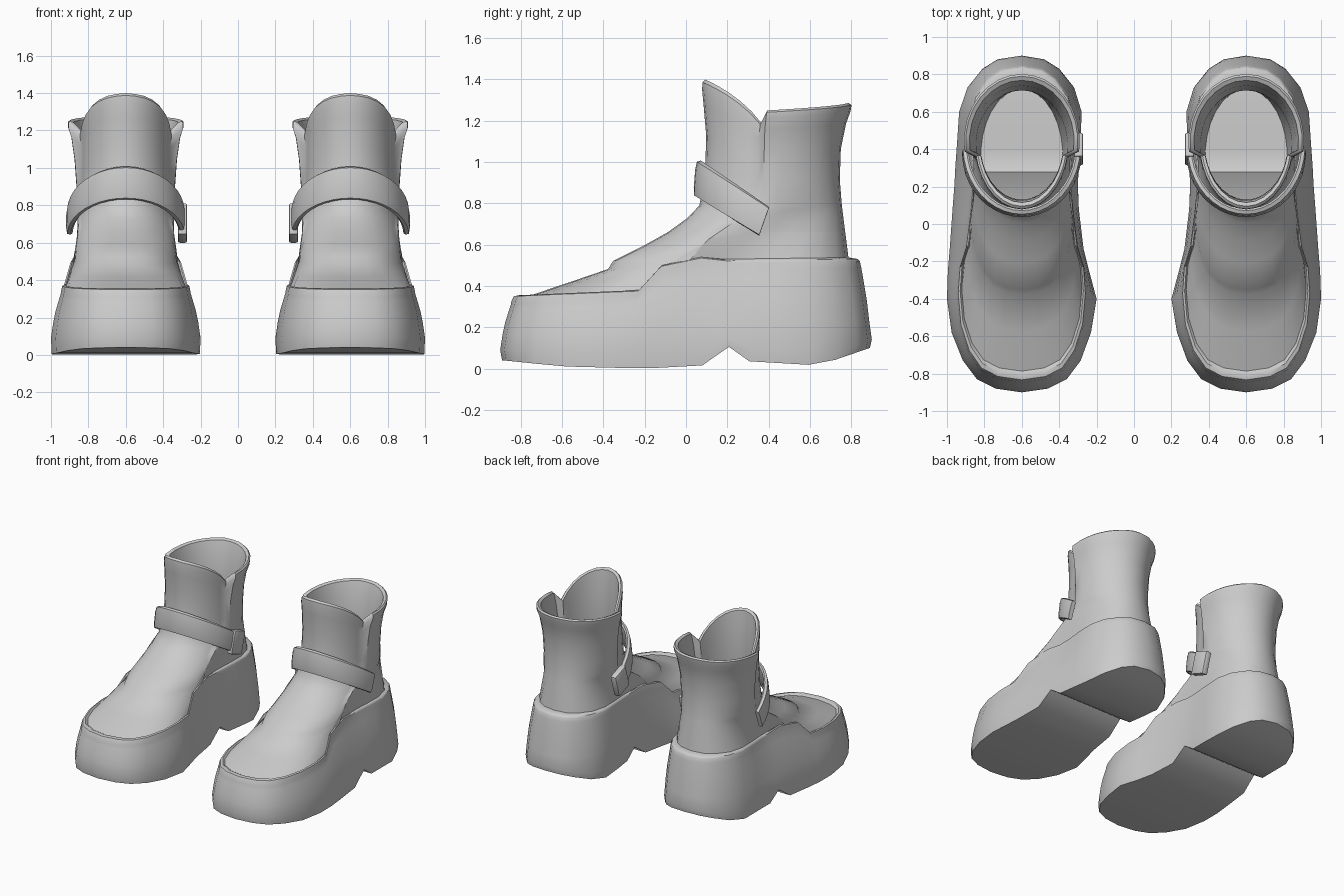
import bpy, bmesh, math
from mathutils import Vector

if "Cube" in bpy.data.objects:
    bpy.data.objects.remove(bpy.data.objects["Cube"])

CX = 0.6          # centre line of the boot that gets mirrored
H = 16            # stations from toe (0) to heel (16) on each side

mat = bpy.data.materials.new("grey_leather")
mat.diffuse_color = (0.6, 0.6, 0.6, 1)
mat.use_nodes = True
mat.node_tree.nodes["Principled BSDF"].inputs["Base Color"].default_value = mat.diffuse_color


def interp(table, v):
    for (a, p), (b, q) in zip(table, table[1:]):
        if v <= b:
            return p + (q - p) * max(0, (v - a) / (b - a))
    return table[-1][1]


def finish(bm, name, angle=40):
    bmesh.ops.recalc_face_normals(bm, faces=bm.faces)
    me = bpy.data.meshes.new(name)
    bm.to_mesh(me)
    bm.free()
    ob = bpy.data.objects.new(name, me)
    bpy.context.collection.objects.link(ob)
    me.materials.append(mat)
    bpy.context.view_layer.objects.active = ob
    ob.select_set(True)
    bpy.ops.object.shade_smooth_by_angle(angle=math.radians(angle))
    ob.select_set(False)
    ob.modifiers.new("pair", 'MIRROR').use_mirror_merge = False
    return ob


# Footprint: station positions, outer and inner half widths, upper rim half width
Y = [-.9, -.88, -.83, -.73, -.58, -.4, -.25, -.13, .08, .21, .31, .45, .6, .73, .83, .88, .9]
XO = [0, .14, .24, .315, .375, .4, .395, .385, .37, .36, .355, .345, .335, .29, .21, .13, 0]
XI = [0, .14, .24, .315, .37, .4, .36, .33, .305, .3, .305, .315, .32, .28, .2, .12, 0]
RW = [0, .13, .22, .285, .33, .345, .335, .30, .275, .265, .265, .275, .28, .25, .18, .11, 0]
BOTTOM = [(-.9, .04), (-.6, .01), (-.2, 0), (.08, .015), (.21, .105), (.31, .035), (.65, .015), (.9, .1)]
RIM = [(-.9, .325), (-.25, .35), (-.13, .47), (.08, .51), (.9, .52)]
# Shaft: station angles and top edge height (raised tongue, notch, cuff)
ANG = [math.radians(a) for a in (0, 12, 24, 36, 48, 59, 69, 77, 82, 95, 108, 120, 132, 144, 156, 168, 180)]
TOP = [1.4, 1.395, 1.385, 1.365, 1.335, 1.295, 1.245, 1.19, 1.25, 1.255, 1.26, 1.265, 1.27, 1.275, 1.28, 1.285, 1.285]


def sole_point(i, s, f, z, grow=1.0):
    """Blend from footprint (f=0) to upper rim (f=1)."""
    w = XO[i] if s > 0 else XI[i]
    x = w + (RW[i] - w) * f
    return Vector((s * x * grow, Y[i] * (1 - .06 * f) * grow, z))


def shaft_point(i, s, yf, yb, rt, rc, z):
    """Point on a shaft ring: tongue radius rt in front, cuff radius rc behind."""
    c, r = (yf + yb) / 2, (yb - yf) / 2
    w = rt if i < 8 else rc
    return Vector((s * w * math.sin(ANG[i]), c - r * math.cos(ANG[i]), z))


def ankle(i, s):
    return shaft_point(i, s, .065, .755, .25, .262, .79)


rings = []


def ring(fn):
    rings.append([fn(i, 1) for i in range(H + 1)] + [fn(i, -1) for i in range(H - 1, 0, -1)])


# Sole wall from the ground up to the rim
ring(lambda i, s: sole_point(i, s, 0, interp(BOTTOM, Y[i]), .99))
ring(lambda i, s: sole_point(i, s, 0, max(.09, interp(BOTTOM, Y[i]) + .04)))
for f, h in ((.22, .3), (.45, .55), (.8, .82), (.95, .93)):
    ring(lambda i, s: sole_point(i, s, f, .1 + (interp(RIM, Y[i]) - .1) * h))


def lip(i, s, grow, dz):
    return sole_point(i, s, 1, interp(RIM, Y[i]) + dz, grow)


# Stitched lip around the rim
ring(lambda i, s: lip(i, s, 1.0 if i < 9 else .995, .0))
ring(lambda i, s: lip(i, s, .985, .025 if i < 9 else .01))
ring(lambda i, s: lip(i, s, .955, .03 if i < 9 else .015))


def vamp(i, s, t, gf):
    a, b = lip(i, s, .93, .018), ankle(i, s)
    p = a.lerp(b, t)
    k = min(1, max(0, 1.6 * math.cos(ANG[i])))
    p.z = a.z + (b.z - a.z) * (t + (gf - t) * k)
    return p


# Vamp with the raised tongue base, running up to the ankle
for t, gf in ((0, 0), (.25, .16), (.48, .31), (.51, .40), (.68, .56), (.82, .71), (.93, .86), (1, 1)):
    ring(lambda i, s: vamp(i, s, t, gf))

# Shaft, flared cuff and tongue, then the lining down to the insole
for h, yf, yb, rt, rc in (
        (.25, .092, .745, .25, .265), (.55, .098, .75, .245, .275), (.8, .085, .775, .245, .292),
        (.92, .078, .797, .25, .31), (.98, .08, .802, .25, .31), (1.0, .095, .79, .24, .3),
        (.98, .115, .768, .225, .28), (.8, .125, .74, .222, .265), (.4, .13, .715, .22, .245),
        (0, .1, .715, .22, .235), (-.45, 0, .72, .2, .22)):
    ring(lambda i, s: shaft_point(i, s, yf, yb, rt, rc, .79 + (TOP[i] - .79) * h))

bm = bmesh.new()
vr = [[bm.verts.new(p + Vector((CX, 0, 0))) for p in r] for r in rings]
n = 2 * H
for a, b in zip(vr, vr[1:]):
    for i in range(n):
        bm.faces.new((a[i], a[(i + 1) % n], b[(i + 1) % n], b[i]))
# Underside with heel notch, and insole, bridged side to side
for r in (vr[0], vr[-1]):
    for i in range(H):
        quad = [r[i], r[i + 1], r[(n - i - 1) % n], r[(n - i) % n]]
        bm.faces.new(list(dict.fromkeys(quad)))
finish(bm, "boot_body", 42)

# Strap: rounded band swept over the instep
bm = bmesh.new()
prof = [(-1, .3), (-.93, .85), (-.5, 1), (.5, 1), (.93, .85), (1, .3), (.9, 0), (-.9, 0)]
secs = []
for k in range(-10, 11):
    a = math.radians(8.8 * k)
    e = 1 - math.cos(a)
    mid = Vector((CX + .285 * math.sin(a), .39 - .315 * math.cos(a), .92 - .215 * e))
    out = Vector((math.sin(a), -math.cos(a), 0))
    up = Vector((0, .08 + .28 * e, 1)).normalized()
    w = .088 - .015 * e
    secs.append([bm.verts.new(mid + up * (u * w) + out * (v * .034)) for u, v in prof])
for a, b in zip(secs, secs[1:]):
    for i in range(8):
        bm.faces.new((a[i], a[(i + 1) % 8], b[(i + 1) % 8], b[i]))
bm.faces.new(secs[0])
bm.faces.new(secs[-1])
finish(bm, "ankle_strap", 50)

# Buckle tab on the inner side
bm = bmesh.new()
bmesh.ops.create_cube(bm, size=1)
for v in bm.verts:
    x, y, z = v.co
    v.co = (CX - .303 + x * .05, .4 + y * .13 + z * .05, .705 + z * .17 - y * .05)
bmesh.ops.bevel(bm, geom=bm.edges[:], offset=.012, segments=2, affect='EDGES', profile=.5)
finish(bm, "buckle_tab", 40)
